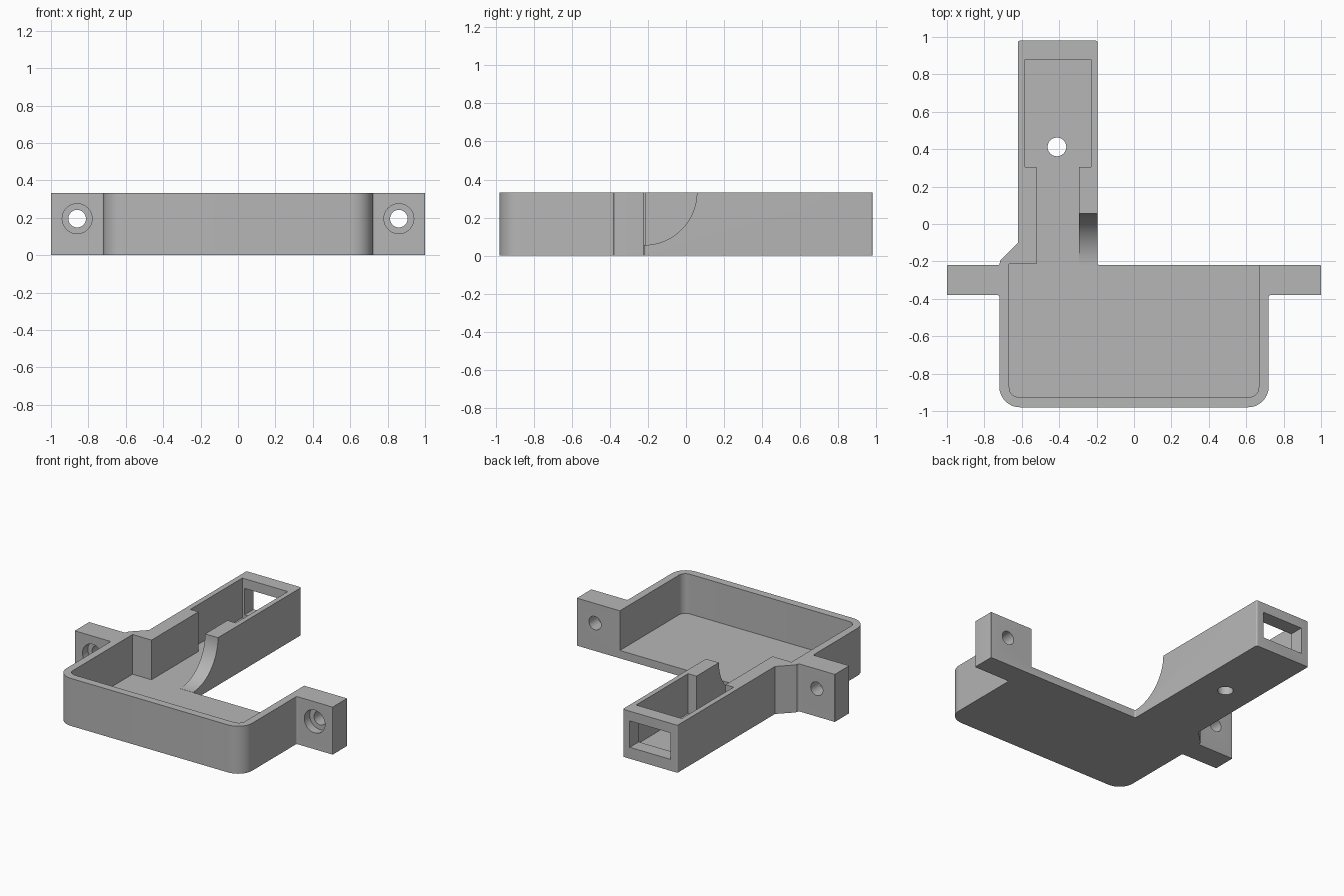
import bpy, bmesh, math
from mathutils import Matrix, Vector

old = bpy.data.objects.get("Cube")
if old:
    bpy.data.objects.remove(old, do_unlink=True)

HEIGHT, FLOOR = 0.333, 0.055

grey = bpy.data.materials.new("plain grey")
grey.use_nodes = True
grey.diffuse_color = (0.47, 0.47, 0.47, 1)
grey.node_tree.nodes["Principled BSDF"].inputs["Base Color"].default_value = grey.diffuse_color


def rounded(points, steps=8):
    """Outline from (x, y) or (x, y, radius) corners."""
    out = []
    for i, p in enumerate(points):
        c = Vector(p[:2])
        if len(p) == 2:
            out.append(c)
            continue
        a = (Vector(points[i - 1][:2]) - c).normalized()
        b = (Vector(points[(i + 1) % len(points)][:2]) - c).normalized()
        half = a.angle(b) / 2
        centre = c + (a + b).normalized() * p[2] / math.sin(half)
        start = c + a * p[2] / math.tan(half) - centre
        end = c + b * p[2] / math.tan(half) - centre
        sweep = start.angle_signed(end)
        for k in range(steps + 1):
            t = -sweep * k / steps
            out.append(centre + Matrix.Rotation(t, 2) @ start)
    return out


def prism(name, outline, low, high, axis="z"):
    """Extrude an outline along z, or a (y, z) / (x, z) outline along x / y."""
    place = {"z": lambda u, v, w: (u, v, w),
             "x": lambda u, v, w: (w, u, v),
             "y": lambda u, v, w: (u, w, v)}[axis]
    bm = bmesh.new()
    face = bm.faces.new([bm.verts.new(place(u, v, low)) for u, v in outline])
    new = bmesh.ops.extrude_face_region(bm, geom=[face])["geom"]
    move = Vector(place(0, 0, high - low))
    bmesh.ops.translate(bm, vec=move, verts=[g for g in new if isinstance(g, bmesh.types.BMVert)])
    bmesh.ops.recalc_face_normals(bm, faces=bm.faces)
    mesh = bpy.data.meshes.new(name)
    bm.to_mesh(mesh)
    bm.free()
    mesh.materials.append(grey)
    obj = bpy.data.objects.new(name, mesh)
    bpy.context.collection.objects.link(obj)
    return obj


def circle(u, v, r, n=40):
    return [(u + r * math.cos(math.tau * k / n), v + r * math.sin(math.tau * k / n)) for k in range(n)]


# Solid body: tray, two mounting ears and the long arm
R = 0.01
bracket = prism("bracket_tray", rounded([
    (-0.72, -0.98, 0.11), (0.72, -0.98, 0.11), (0.72, -0.38, R), (1, -0.38, R / 2), (1, -0.22, R / 2),
    (-0.195, -0.22, R), (-0.195, 0.98, R), (-0.62, 0.98, R), (-0.62, -0.1),
    (-0.715, -0.195), (-0.72, -0.22, R), (-1, -0.22, R / 2), (-1, -0.38, R / 2), (-0.72, -0.38, R)]),
    0, HEIGHT)

# Cavity: tray with open back, channel and arm pocket
cutters = [prism("cavity_cutter", rounded([
    (-0.667, -0.925, 0.05), (0.667, -0.925, 0.05), (0.667, -0.1), (-0.1, -0.1), (-0.1, -0.22),
    (-0.295, -0.22), (-0.295, 0.305), (-0.23, 0.305), (-0.23, 0.88), (-0.583, 0.88),
    (-0.583, 0.305), (-0.52, 0.305), (-0.52, -0.215), (-0.667, -0.215)]), FLOOR, 0.6)]

# Curved sweep in the channel wall
radius = HEIGHT - FLOOR - 0.001
arc = [(-0.22 + radius * math.sin(math.pi / 2 * k / 24),
        HEIGHT - radius * math.cos(math.pi / 2 * k / 24)) for k in range(25)]
cutters.append(prism("sweep_cutter", [(-0.3, arc[0][1])] + arc + [(arc[-1][0], 0.6), (-0.3, 0.6)],
                     -0.35, -0.1, "x"))

# End window and floor hole in the arm
cutters.append(prism("window_cutter", [(-0.565, 0.08), (-0.25, 0.08), (-0.25, 0.265), (-0.565, 0.265)],
                     0.8, 1.1, "y"))
cutters.append(prism("floor_hole_cutter", circle(-0.412, 0.412, 0.05), -0.1, 0.2))

# Counterbored screw holes in the ears
for x in (-0.86, 0.86):
    cutters.append(prism("screw_hole_cutter", circle(x, 0.195, 0.047), -0.6, -0.1, "y"))
    cutters.append(prism("counterbore_cutter", circle(x, 0.195, 0.08), -0.5, -0.32, "y"))

bpy.ops.object.select_all(action="DESELECT")
bpy.context.view_layer.objects.active = bracket
bracket.select_set(True)
for cutter in cutters:
    cutter.hide_render = True
    mod = bracket.modifiers.new(cutter.name, "BOOLEAN")
    mod.operation, mod.solver, mod.object = "DIFFERENCE", "EXACT", cutter
    bpy.ops.object.modifier_apply(modifier=mod.name)
    bpy.data.objects.remove(cutter, do_unlink=True)

bpy.ops.object.shade_smooth_by_angle(angle=math.radians(30))
